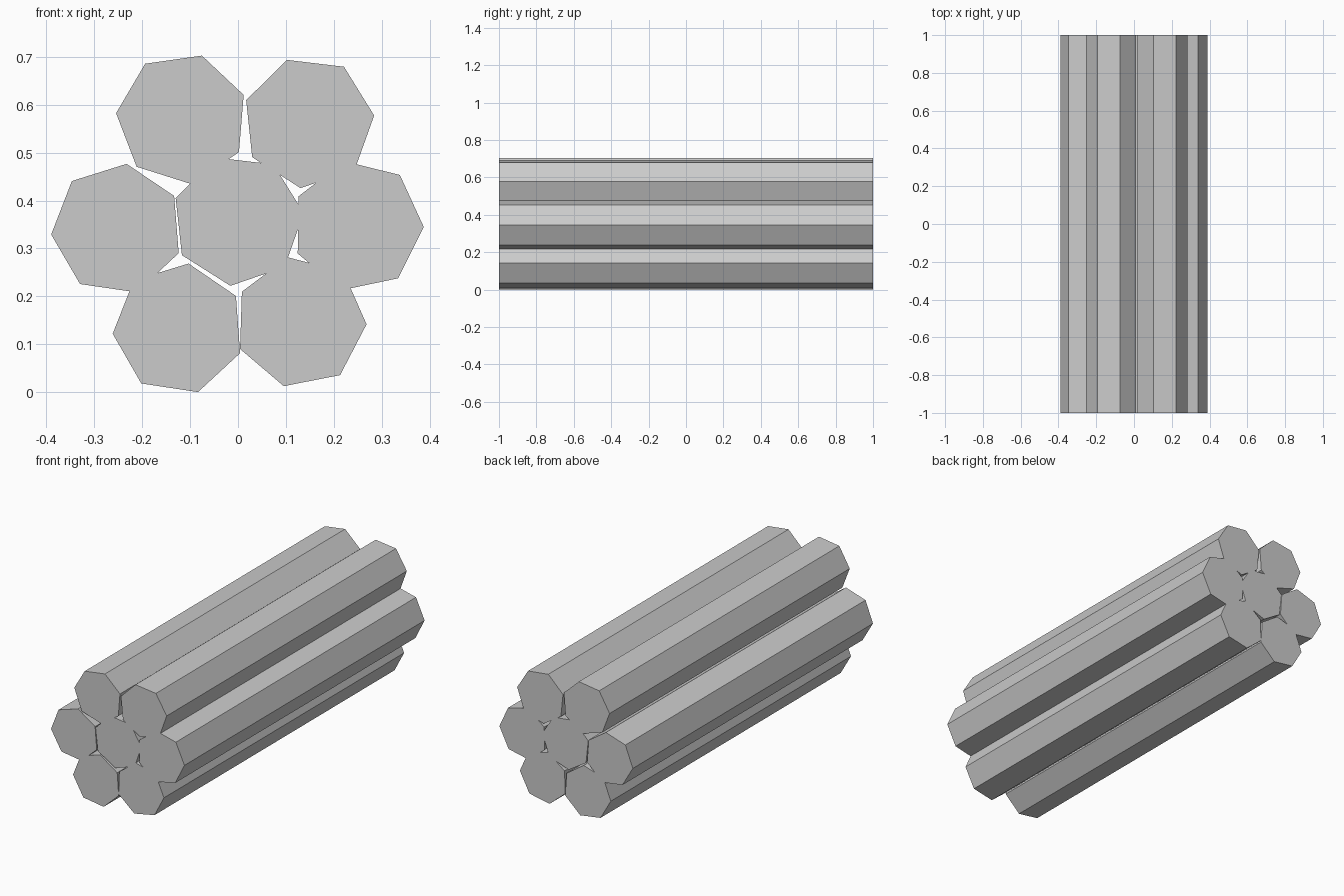
import bpy
import bmesh
import math

if "Cube" in bpy.data.objects:
    bpy.data.objects.remove(bpy.data.objects["Cube"])

RADIUS = 0.138
HALF_LENGTH = 1.0
SIDES = 7

grey = bpy.data.materials.new("plain_grey")
grey.diffuse_color = (0.6, 0.6, 0.6, 1.0)
grey.use_nodes = True
grey.node_tree.nodes["Principled BSDF"].inputs["Base Color"].default_value = grey.diffuse_color


def make_rod(name, x, z, turn):
    """Seven-sided rod along y; turn is the angle of one corner in degrees."""
    bm = bmesh.new()
    ring = []
    for i in range(SIDES):
        a = math.radians(turn) + 2 * math.pi * i / SIDES
        ring.append(bm.verts.new((x + RADIUS * math.cos(a), -HALF_LENGTH,
                                  z + RADIUS * math.sin(a))))
    cap = bm.faces.new(ring)
    # pull the front cap to the back, keeping both ends closed
    back = bmesh.ops.extrude_face_region(bm, geom=[cap], use_keep_orig=True)
    moved = [v for v in back["geom"] if isinstance(v, bmesh.types.BMVert)]
    bmesh.ops.translate(bm, verts=moved, vec=(0, 2 * HALF_LENGTH, 0))
    bmesh.ops.recalc_face_normals(bm, faces=bm.faces)
    mesh = bpy.data.meshes.new(name)
    bm.to_mesh(mesh)
    bm.free()
    mesh.materials.append(grey)
    bpy.context.collection.objects.link(bpy.data.objects.new(name, mesh))


# Bundle: one rod in the middle, six around it, each rolled differently
rods = [
    ("centre_rod", 0.000, 0.359, 263.4),
    ("upper_left_rod", -0.117, 0.571, 21.0),
    ("upper_right_rod", 0.147, 0.563, 6.0),
    ("right_rod", 0.250, 0.347, -1.0),
    ("lower_right_rod", 0.1305, 0.146, -1.8),
    ("lower_left_rod", -0.124, 0.132, 184.2),
    ("left_rod", -0.2525, 0.340, 81.7),
]
for rod in rods:
    make_rod(*rod)
